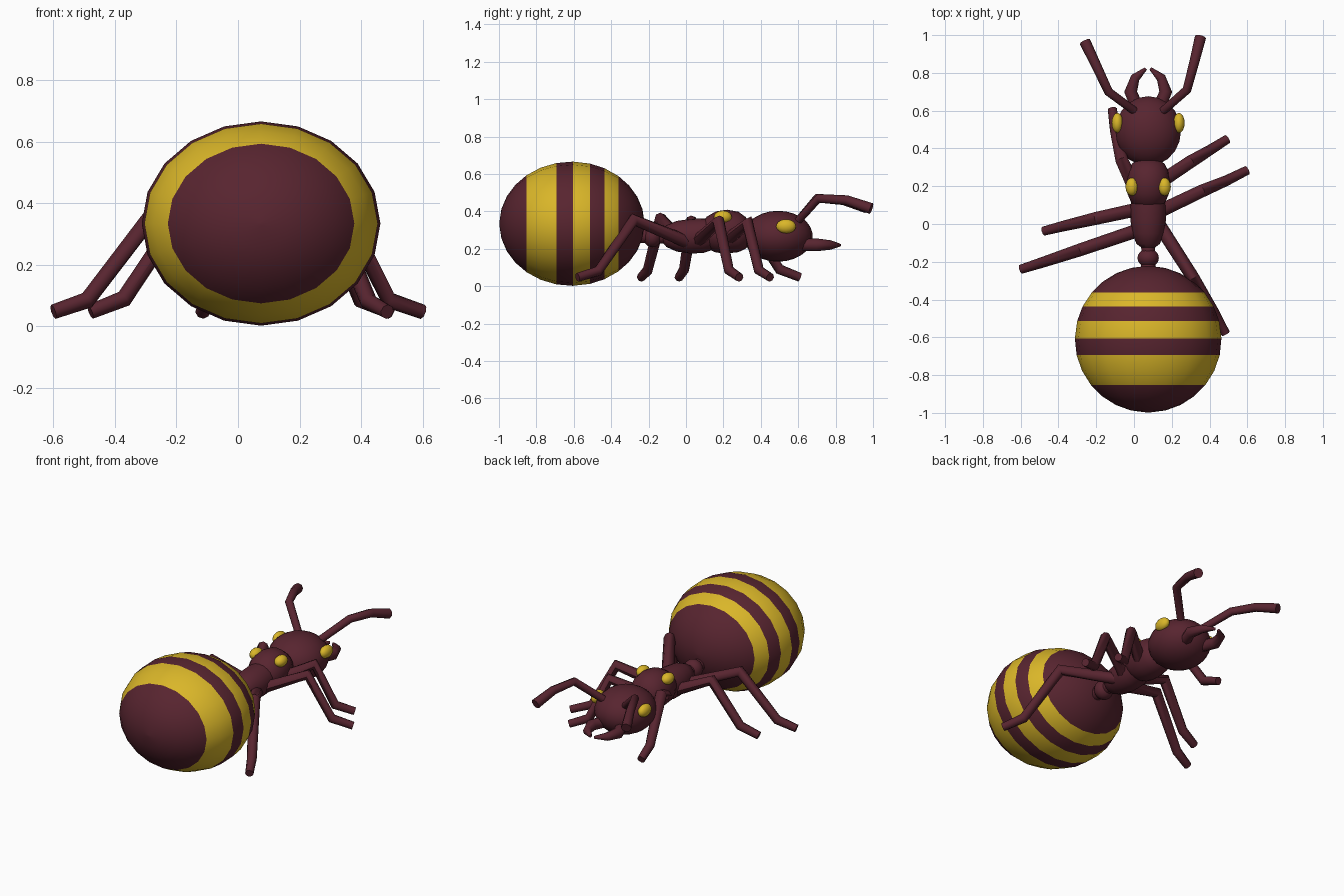
import bpy, bmesh, math
from mathutils import Vector

if "Cube" in bpy.data.objects:
    bpy.data.objects.remove(bpy.data.objects["Cube"])

CX = 0.075  # body axis


def material(name, rgb):
    m = bpy.data.materials.new(name)
    m.diffuse_color = (*rgb, 1)
    m.use_nodes = True
    m.node_tree.nodes["Principled BSDF"].inputs["Base Color"].default_value = m.diffuse_color
    return m


MAROON = material("dark_maroon", (0.097, 0.018, 0.029))
YELLOW = material("golden_yellow", (0.70, 0.47, 0.022))


def finish(name, bm, mats, angle=40):
    bmesh.ops.recalc_face_normals(bm, faces=bm.faces)
    me = bpy.data.meshes.new(name)
    bm.to_mesh(me)
    bm.free()
    for m in mats:
        me.materials.append(m)
    me.shade_smooth()
    me.set_sharp_from_angle(angle=math.radians(angle))
    ob = bpy.data.objects.new(name, me)
    bpy.context.collection.objects.link(ob)
    return ob


def skin(bm, rings):
    """Bridge equal rings of points and cap both ends."""
    vs = [[bm.verts.new(p) for p in r] for r in rings]
    n = len(vs[0])
    for a, b in zip(vs, vs[1:]):
        for i in range(n):
            j = (i + 1) % n
            bm.faces.new((a[i], a[j], b[j], b[i]))
    bm.faces.new(vs[0])
    bm.faces.new(vs[-1])


def lathe_y(profile, n=20):
    """Body of elliptical rings (y, centre z, rx, rz) along the y axis."""
    bm = bmesh.new()
    skin(bm, [[(CX + rx * math.sin(2 * math.pi * i / n), y,
                z + rz * math.cos(2 * math.pi * i / n)) for i in range(n)]
              for y, z, rx, rz in profile])
    return bm


def ball(name, c, r, mat, n=20):
    bm = bmesh.new()
    bmesh.ops.create_uvsphere(bm, u_segments=n, v_segments=n * 2 // 3, radius=1)
    bmesh.ops.scale(bm, vec=r, verts=bm.verts)
    bmesh.ops.translate(bm, vec=c, verts=bm.verts)
    return finish(name, bm, [mat])


def tube(name, pts, radii, n=8):
    """Mitred limb along a path."""
    pts = [Vector(p) for p in pts]
    rings = []
    for k, p in enumerate(pts):
        d0 = (p - pts[k - 1]).normalized() if k else (pts[1] - p).normalized()
        d1 = (pts[k + 1] - p).normalized() if k < len(pts) - 1 else d0
        d = (d0 + d1).normalized()
        flat = pts[-1] - pts[0]
        side = Vector((flat.y, -flat.x, 0)).normalized()
        side = (side - d * side.dot(d)).normalized()
        up = d.cross(side)
        rings.append([p + radii[k] * (side * math.cos(2 * math.pi * i / n)
                                      + up * math.sin(2 * math.pi * i / n))
                      for i in range(n)])
    bm = bmesh.new()
    skin(bm, rings)
    return finish(name, bm, [MAROON], 50)


# abdomen, with rings placed on the stripe borders
AY, AR, AZ = -0.61, 0.388, 0.334
stripes = [-0.852, -0.693, -0.605, -0.513, -0.437, -0.362]
stops = [0.02] + [math.acos(-(y - AY) / AR) for y in stripes] + [math.pi - 0.02]
angles = [stops[0]]
for a, b in zip(stops, stops[1:]):
    k = max(1, round((b - a) / math.radians(13)))
    angles += [a + (b - a) * (i + 1) / k for i in range(k)]
bm = lathe_y([(AY - AR * math.cos(t), AZ, AR * math.sin(t), 0.332 * math.sin(t))
              for t in angles])
for f in bm.faces:
    y = f.calc_center_median().y
    f.material_index = sum(y > s for s in stripes) % 2
finish("abdomen", bm, [MAROON, YELLOW])

# waist node, neck and two-part thorax
ball("waist_node", (CX, -0.18, 0.265), (0.057, 0.05, 0.057), MAROON)
finish("waist", lathe_y([(-0.25, 0.27, 0.04, 0.04), (-0.14, 0.265, 0.036, 0.036),
                         (-0.08, 0.265, 0.04, 0.04)]), [MAROON])
finish("rear_thorax", lathe_y([
    (-0.125, 0.268, 0.035, 0.035), (-0.105, 0.268, 0.062, 0.058),
    (-0.05, 0.267, 0.084, 0.082), (0.02, 0.267, 0.094, 0.092),
    (0.09, 0.27, 0.096, 0.093), (0.16, 0.28, 0.08, 0.08)]), [MAROON])
finish("front_thorax", lathe_y([
    (0.085, 0.285, 0.05, 0.05), (0.11, 0.287, 0.088, 0.084),
    (0.16, 0.29, 0.11, 0.11), (0.22, 0.292, 0.116, 0.117),
    (0.28, 0.29, 0.108, 0.108), (0.32, 0.285, 0.086, 0.084),
    (0.345, 0.28, 0.045, 0.045)]), [MAROON])

# head
ball("head", (CX, 0.492, 0.267), (0.175, 0.186, 0.136), MAROON)

for s, side in ((-1, "left"), (1, "right")):
    # golden eyes and thorax spots
    ball(side + "_eye", (CX + s * 0.163, 0.535, 0.32), (0.03, 0.053, 0.038), YELLOW, 16)
    ball(side + "_thorax_spot", (CX + s * 0.086, 0.197, 0.37),
         (0.034, 0.048, 0.034), YELLOW, 16)
    # curved jaws
    tube(side + "_jaw", [(CX + s * x, y, 0.222 - 0.01 * (y - 0.6)) for x, y in
                         ((0.05, 0.60), (0.093, 0.70), (0.068, 0.775), (0.012, 0.823))],
         (0.035, 0.034, 0.025, 0.008))

# antennae
ant_r = (0.022, 0.024, 0.026, 0.03)
tube("left_antenna", [(0.0, 0.60, 0.35), (-0.135, 0.70, 0.47),
                      (-0.20, 0.84, 0.46), (-0.26, 0.965, 0.42)], ant_r)
tube("right_antenna", [(0.155, 0.60, 0.35), (0.28, 0.71, 0.47),
                       (0.32, 0.86, 0.46), (0.352, 0.99, 0.415)], ant_r)

# legs: hip, knee, ankle, tip
legs = {
    "left_front_leg": [(0.02, 0.15, 0.24), (-0.065, 0.34, 0.34), (-0.10, 0.50, 0.09), (-0.115, 0.61, 0.047)],
    "left_middle_leg": [(0.03, 0.08, 0.24), (-0.20, 0.03, 0.345), (-0.37, -0.01, 0.09), (-0.48, -0.038, 0.047)],
    "left_rear_leg": [(0.03, -0.03, 0.24), (-0.28, -0.135, 0.36), (-0.49, -0.205, 0.085), (-0.60, -0.24, 0.047)],
    "right_front_leg": [(0.12, 0.21, 0.24), (0.30, 0.33, 0.335), (0.40, 0.39, 0.085), (0.495, 0.45, 0.047)],
    "right_middle_leg": [(0.12, 0.06, 0.24), (0.36, 0.175, 0.345), (0.49, 0.23, 0.085), (0.60, 0.285, 0.047)],
    "right_rear_leg": [(0.13, 0.0, 0.24), (0.31, -0.28, 0.355), (0.425, -0.47, 0.08), (0.485, -0.58, 0.047)],
}
for name, pts in legs.items():
    tube(name, pts, (0.036, 0.034, 0.028, 0.024))
